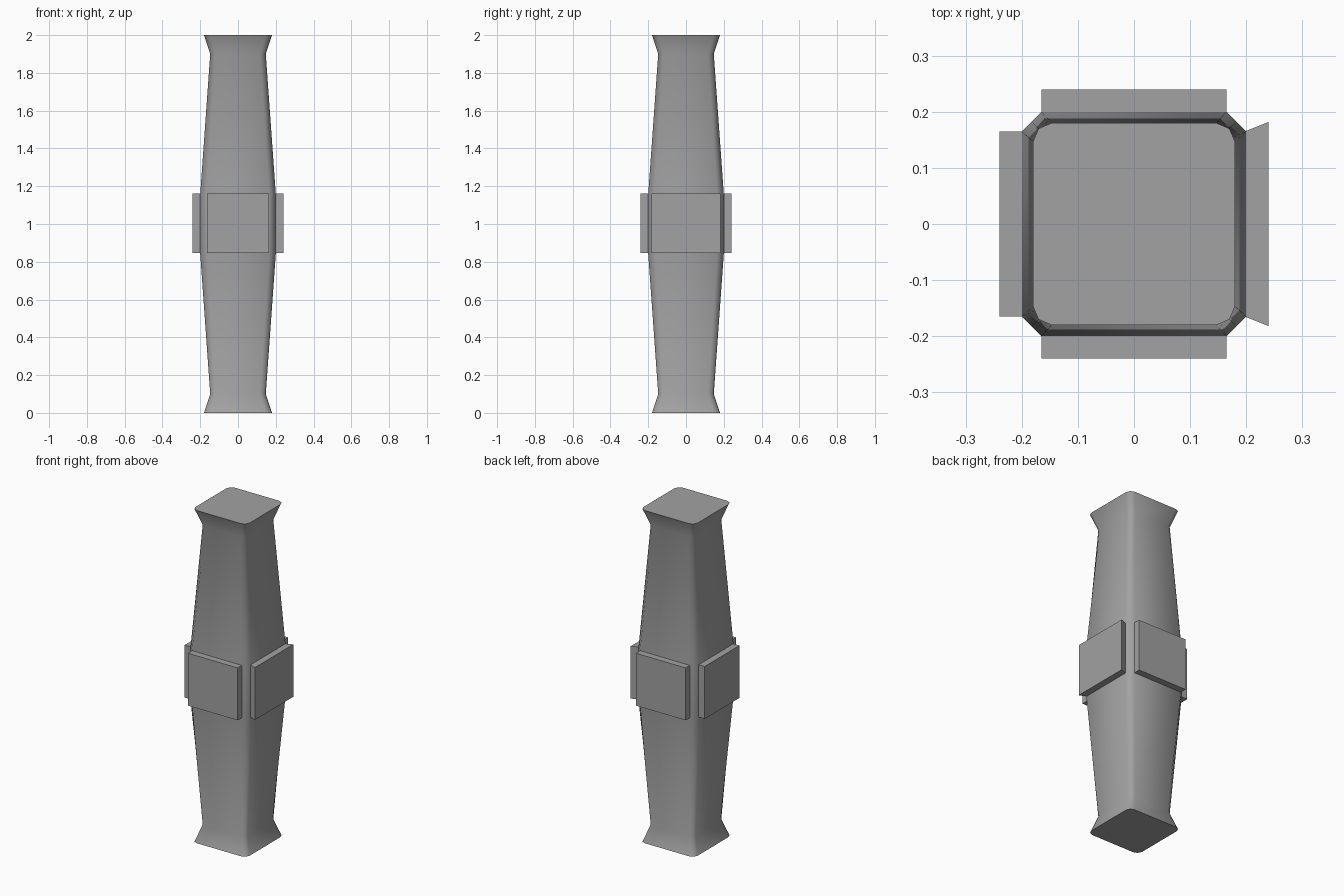
import bpy, bmesh, math
from mathutils import Matrix

cube = bpy.data.objects.get("Cube")
if cube:
    bpy.data.objects.remove(cube, do_unlink=True)

# Single stone colour
stone = bpy.data.materials.new("grey_stone")
stone.use_nodes = True
colour = (0.36, 0.36, 0.36, 1)
stone.diffuse_color = colour
stone.node_tree.nodes["Principled BSDF"].inputs["Base Color"].default_value = colour


def finish(bm, name):
    bmesh.ops.recalc_face_normals(bm, faces=bm.faces)
    mesh = bpy.data.meshes.new(name)
    bm.to_mesh(mesh)
    bm.free()
    mesh.materials.append(stone)
    obj = bpy.data.objects.new(name, mesh)
    bpy.context.collection.objects.link(obj)
    return obj


def section(half, cut, bulge):
    """Square outline with three points on every corner."""
    mid = half - cut * (0.5 - 0.2 * bulge)
    corner = [(half, half - cut), (mid, mid), (half - cut, half)]
    points = []
    for turn in range(4):
        c, s = round(math.cos(turn * math.pi / 2)), round(math.sin(turn * math.pi / 2))
        points += [(x * c - y * s, x * s + y * c) for x, y in corner]
    return points


def loft(name, rings):
    """Skin a stack of outlines and close both ends."""
    bm = bmesh.new()
    loops = [[bm.verts.new((x, y, z)) for x, y in section(half, cut, bulge)]
             for z, half, cut, bulge in rings]
    for low, high in zip(loops, loops[1:]):
        for i in range(len(low)):
            j = (i + 1) % len(low)
            bm.faces.new((low[i], low[j], high[j], high[i]))
    bm.faces.new(loops[0][::-1])
    bm.faces.new(loops[-1])
    return finish(bm, name)


def plate(name, angle, outer_width):
    """Square plate on one side; the outer face may be wider than the inner."""
    bm = bmesh.new()
    bmesh.ops.create_cube(bm, size=1)
    for v in bm.verts:
        outer = v.co.x > 0
        v.co.y *= outer_width if outer else 0.33
        v.co.x = 0.24 if outer else 0.198
        v.co.z = 1.003 + v.co.z * 0.315
    bm.transform(Matrix.Rotation(angle, 4, 'Z'))
    return finish(bm, name)


# Pillar body: flared ends, narrow necks, straight middle band
half_rings = [(0, 0.18, 0.033, 1), (0.1, 0.147, 0.03, 1), (0.84, 0.2, 0.035, 0)]
rings = half_rings + [(2 - z, h, c, b) for z, h, c, b in reversed(half_rings)]
pillar = loft("pillar_body", rings)

bpy.ops.object.select_all(action='DESELECT')
pillar.select_set(True)
bpy.context.view_layer.objects.active = pillar
bpy.ops.object.shade_smooth_by_angle(angle=math.radians(50))

# Four plates around the middle; the left one flares outward
for turn, side in enumerate(("left", "back", "right", "front")):
    plate(side + "_plate", turn * math.pi / 2, 0.364 if side == "left" else 0.33)
